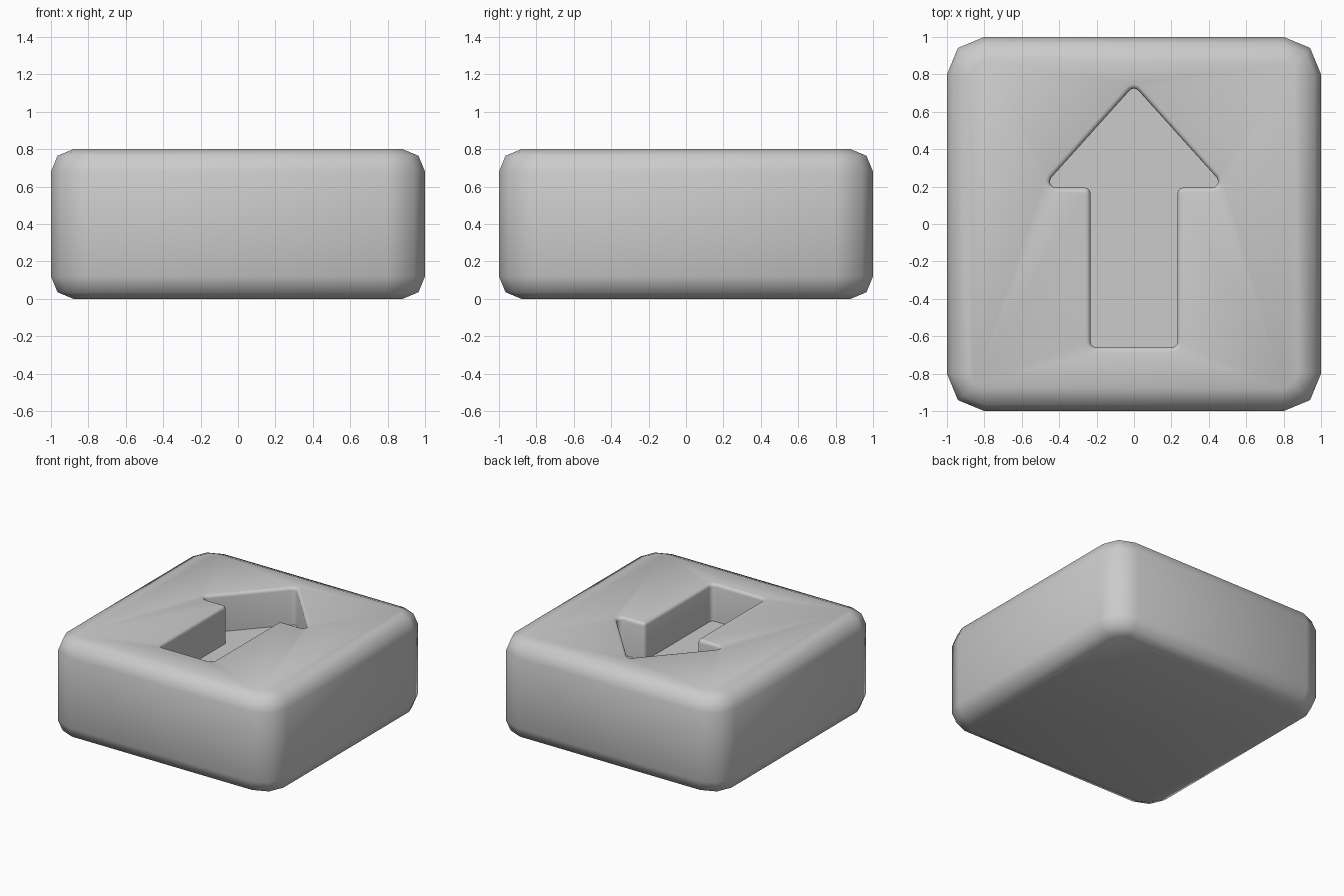
import bpy, bmesh, math
from mathutils import Vector

if "Cube" in bpy.data.objects:
    bpy.data.objects.remove(bpy.data.objects["Cube"])


def ring(corners, radius, offset, segs):
    """Counter-clockwise outline with rounded corners, grown outwards by offset."""
    pts, n = [], len(corners)
    for i in range(n):
        p = Vector(corners[i])
        d_in = (p - Vector(corners[i - 1])).normalized()
        d_out = (Vector(corners[(i + 1) % n]) - p).normalized()
        cross = d_in.x * d_out.y - d_in.y * d_out.x
        turn = math.atan2(cross, d_in.dot(d_out))
        side = 1 if turn > 0 else -1
        n_in = Vector((d_in.y, -d_in.x))
        back = radius * math.tan(abs(turn) / 2)
        centre = p - d_in * back - n_in * radius * side
        a0 = math.atan2(n_in.y, n_in.x)
        for k in range(segs + 1):
            a = a0 + turn * k / segs
            pts.append(centre + Vector((math.cos(a), math.sin(a))) * (radius * side + offset))
    return pts


def loft(name, corners, radius, segs, levels):
    """Stack outlines at (offset, z) levels into a closed solid."""
    bm = bmesh.new()
    rings = [[bm.verts.new((p.x, p.y, z)) for p in ring(corners, radius, off, segs)]
             for off, z in levels]
    n = len(rings[0])
    for lo, hi in zip(rings, rings[1:]):
        for i in range(n):
            j = (i + 1) % n
            bm.faces.new((lo[i], lo[j], hi[j], hi[i]))
    bm.faces.new(rings[0][::-1])
    bm.faces.new(rings[-1])
    bmesh.ops.recalc_face_normals(bm, faces=bm.faces[:])
    me = bpy.data.meshes.new(name)
    bm.to_mesh(me)
    bm.free()
    ob = bpy.data.objects.new(name, me)
    bpy.context.collection.objects.link(ob)
    return ob


# Block with rounded corners and bevelled top and bottom edges
B, H = 0.12, 0.8
m = B * (1 - math.sqrt(0.5))
block = loft("block", [(-1, -1), (1, -1), (1, 1), (-1, 1)], 0.2, 2,
             [(-B, 0), (-m, m), (0, B), (0, H - B), (-m, H - m), (-B, H)])

# Arrow-shaped cutter, flaring at the top to round the rim
half = [(0.233, -0.66), (0.233, 0.195), (0.49, 0.195)]
arrow = half + [(0, 0.74)] + [(-x, y) for x, y in reversed(half)]
R = 0.025
levels = [(0, H - 0.3)]
for k in range(4):
    a = math.radians(30 * k)
    levels.append((R * (1 - math.cos(a)), H - R + R * math.sin(a)))
levels.append((R, H + 0.1))
cutter = loft("arrow_cutter", arrow, 0.032, 4, levels)

# Sink the arrow into the block
mod = block.modifiers.new("arrow_recess", 'BOOLEAN')
mod.operation = 'DIFFERENCE'
mod.solver = 'EXACT'
mod.object = cutter
bpy.context.view_layer.objects.active = block
block.select_set(True)
bpy.ops.object.modifier_apply(modifier=mod.name)
bpy.data.objects.remove(cutter)

bpy.ops.object.shade_smooth_by_angle(angle=math.radians(50))
